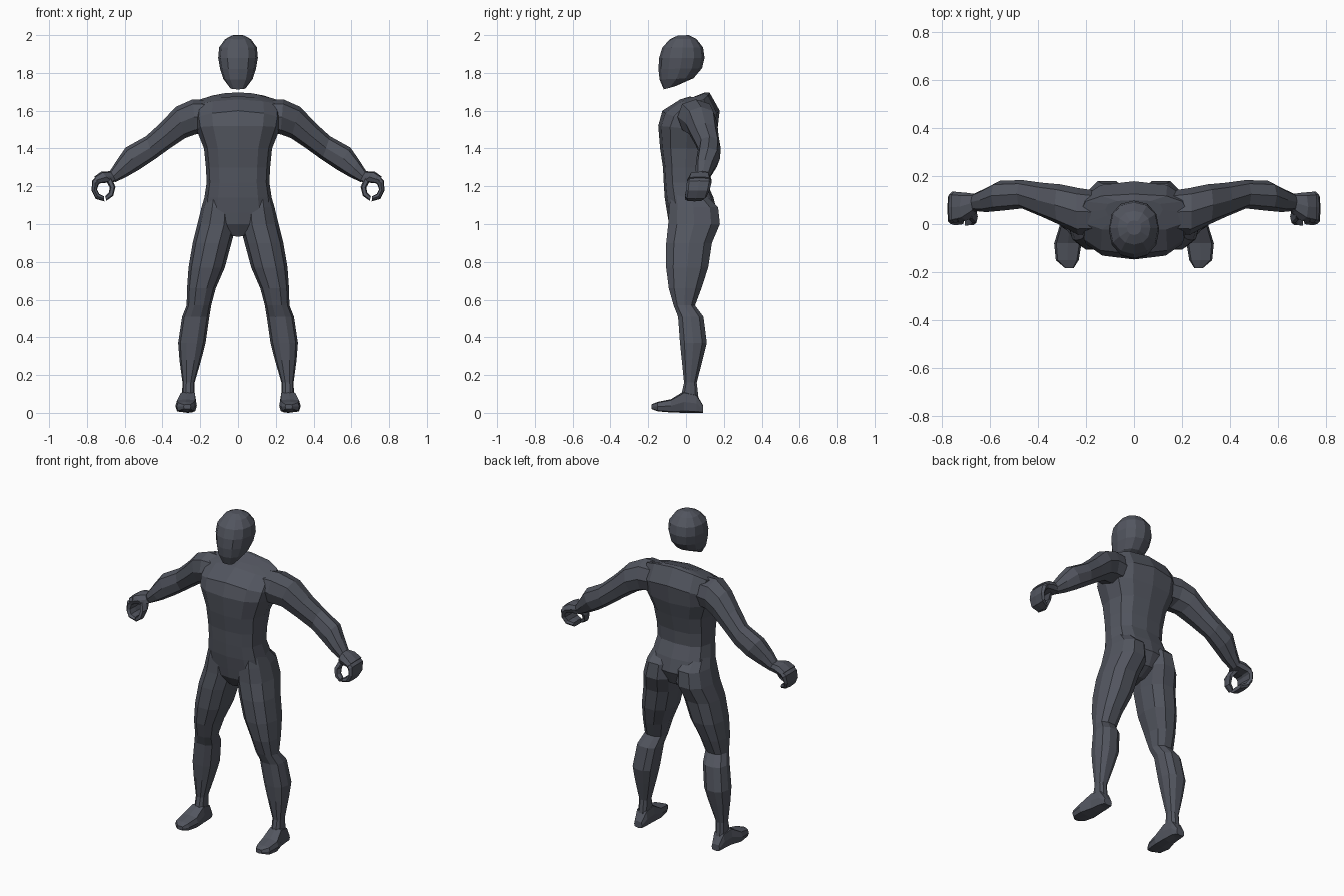
import bpy, bmesh
from math import sin, cos, radians, copysign
from mathutils import Vector

cube = bpy.data.objects.get("Cube")
if cube:
    bpy.data.objects.remove(cube, do_unlink=True)

skin = bpy.data.materials.new("slate_grey")
skin.use_nodes = True
colour = (0.085, 0.092, 0.115, 1)
skin.diffuse_color = colour
skin.node_tree.nodes["Principled BSDF"].inputs["Base Color"].default_value = colour


def power(value, exponent):
    return copysign(abs(value) ** exponent, value)


def loft(name, rings, sides=10, boxy=0.85, side=1, shape=None):
    """Skin rounded rings, each given as centre, half axis u and half axis v."""
    bm = bmesh.new()
    loops = []
    for centre, u, v in rings:
        loop = []
        for i in range(sides):
            a = radians(360 * i / sides)
            p = centre + u * power(cos(a), boxy) + v * power(sin(a), boxy)
            if shape:
                p = shape(p)
            loop.append(bm.verts.new((p.x * side, p.y, p.z)))
        loops.append(loop)
    for low, high in zip(loops, loops[1:]):
        for i in range(sides):
            j = (i + 1) % sides
            bm.faces.new((low[i], low[j], high[j], high[i]))
    bm.faces.new(loops[0])
    bm.faces.new(loops[-1])
    bmesh.ops.recalc_face_normals(bm, faces=bm.faces)
    mesh = bpy.data.meshes.new(name)
    bm.to_mesh(mesh)
    bm.free()
    mesh.materials.append(skin)
    obj = bpy.data.objects.new(name, mesh)
    bpy.context.collection.objects.link(obj)
    return obj


def body_ring(front_y, front_z, back_y, back_z, width):
    """Ring around the centre line, from a front point to a back point."""
    front = Vector((0, front_y, front_z))
    back = Vector((0, back_y, back_z))
    return (front + back) / 2, Vector((width, 0, 0)), (back - front) / 2


def leg_ring(z, inner, outer, front, back):
    """Level ring given by its extents."""
    centre = Vector(((inner + outer) / 2, (front + back) / 2, z))
    return centre, Vector(((outer - inner) / 2, 0, 0)), Vector((0, (back - front) / 2, 0))


def arm_ring(top_x, top_z, low_x, low_z, front, back):
    """Ring from a point on the top of the arm to one underneath."""
    mid = (front + back) / 2
    top = Vector((top_x, mid, top_z))
    low = Vector((low_x, mid, low_z))
    return (top + low) / 2, (top - low) / 2, Vector((0, (back - front) / 2, 0))


def foot_ring(y, inner, outer, bottom, top):
    """Upright ring across the foot."""
    centre = Vector(((inner + outer) / 2, y, (bottom + top) / 2))
    return centre, Vector(((outer - inner) / 2, 0, 0)), Vector((0, 0, (top - bottom) / 2))


def curl_ring(angle, front, back, thick):
    """Ring of a finger curled around the hollow of the fist."""
    out = Vector((cos(radians(angle)), 0, sin(radians(angle)) * 1.15))
    centre = Vector((0.713, (front + back) / 2, 1.19)) + out * 0.049
    return centre, out * thick, Vector((0, (back - front) / 2, 0))


def slope_shoulders(p):
    """Let the shoulder line fall away from the neck."""
    if p.z > 1.58:
        p.z -= 0.7 * p.x * p.x
    return p


# Head, floating above the open neck
loft("head", [body_ring(*r) for r in (
    (-0.118, 1.713, -0.06, 1.728, 0.042),
    (-0.14, 1.765, 0.04, 1.772, 0.078),
    (-0.146, 1.82, 0.085, 1.825, 0.095),
    (-0.142, 1.88, 0.098, 1.88, 0.105),
    (-0.125, 1.935, 0.09, 1.935, 0.1),
    (-0.085, 1.978, 0.055, 1.98, 0.068),
    (-0.045, 1.997, 0.015, 2.0, 0.03))], sides=12, boxy=0.9)

# Torso from crotch to shoulder plate
loft("torso", [body_ring(*r) for r in (
    (-0.05, 0.935, 0.06, 0.94, 0.035),
    (-0.09, 1.0, 0.13, 0.98, 0.15),
    (-0.1, 1.06, 0.165, 1.06, 0.19),
    (-0.113, 1.14, 0.145, 1.14, 0.178),
    (-0.118, 1.22, 0.11, 1.22, 0.166),
    (-0.122, 1.3, 0.115, 1.3, 0.17),
    (-0.137, 1.4, 0.14, 1.4, 0.18),
    (-0.147, 1.52, 0.165, 1.49, 0.222),
    (-0.125, 1.6, 0.178, 1.6, 0.232),
    (-0.03, 1.66, 0.125, 1.695, 0.225),
    (0.02, 1.675, 0.1, 1.697, 0.12))], sides=12, boxy=0.75, shape=slope_shoulders)

for label, side in (("left", 1), ("right", -1)):
    # Leg
    loft(label + "_leg", [leg_ring(*r) for r in (
        (1.16, 0.03, 0.172, -0.08, 0.1),
        (1.09, 0.012, 0.193, -0.095, 0.175),
        (1.0, 0.008, 0.215, -0.1, 0.185),
        (0.9, 0.035, 0.24, -0.11, 0.142),
        (0.77, 0.07, 0.262, -0.11, 0.122),
        (0.66, 0.118, 0.27, -0.095, 0.085),
        (0.57, 0.142, 0.272, -0.068, 0.05),
        (0.51, 0.152, 0.296, -0.045, 0.095),
        (0.37, 0.172, 0.317, -0.035, 0.113),
        (0.28, 0.195, 0.31, -0.025, 0.09),
        (0.16, 0.23, 0.294, -0.012, 0.058),
        (0.06, 0.23, 0.298, -0.035, 0.07))], side=side)

    # Foot
    loft(label + "_foot", [foot_ring(*r) for r in (
        (0.09, 0.238, 0.292, 0, 0.04),
        (0.055, 0.226, 0.302, 0, 0.1),
        (-0.01, 0.222, 0.31, 0, 0.115),
        (-0.08, 0.218, 0.332, 0.002, 0.072),
        (-0.15, 0.23, 0.325, 0.008, 0.058),
        (-0.182, 0.25, 0.288, 0.02, 0.045))], sides=8, boxy=0.5, side=side)

    # Arm, from inside the chest to the wrist
    loft(label + "_arm", [arm_ring(*r) for r in (
        (0.16, 1.655, 0.17, 1.48, -0.04, 0.14),
        (0.24, 1.66, 0.225, 1.475, -0.045, 0.15),
        (0.33, 1.62, 0.28, 1.455, -0.005, 0.165),
        (0.41, 1.535, 0.355, 1.405, 0.03, 0.172),
        (0.487, 1.465, 0.445, 1.34, 0.065, 0.183),
        (0.595, 1.405, 0.52, 1.29, 0.055, 0.18),
        (0.64, 1.34, 0.59, 1.25, 0.05, 0.15),
        (0.685, 1.27, 0.65, 1.222, 0.055, 0.125))], sides=8, side=side)

    # Palm
    loft(label + "_palm", [arm_ring(*r) for r in (
        (0.675, 1.28, 0.645, 1.225, 0.05, 0.125),
        (0.725, 1.277, 0.665, 1.222, 0.015, 0.13),
        (0.762, 1.25, 0.735, 1.215, 0.005, 0.135))], sides=8, boxy=0.65, side=side)

    # Curled fingers and thumb
    loft(label + "_fingers", [curl_ring(*r) for r in (
        (70, 0.01, 0.132, 0.02),
        (30, 0.004, 0.135, 0.019),
        (-10, 0, 0.125, 0.015),
        (-50, -0.005, 0.11, 0.015),
        (-95, 0, 0.09, 0.012))], sides=8, boxy=0.6, side=side)
    loft(label + "_thumb", [curl_ring(*r) for r in (
        (130, 0.02, 0.1, 0.018),
        (175, 0.002, 0.06, 0.015),
        (215, -0.006, 0.04, 0.014),
        (255, -0.008, 0.03, 0.011))], sides=6, boxy=0.8, side=side)
